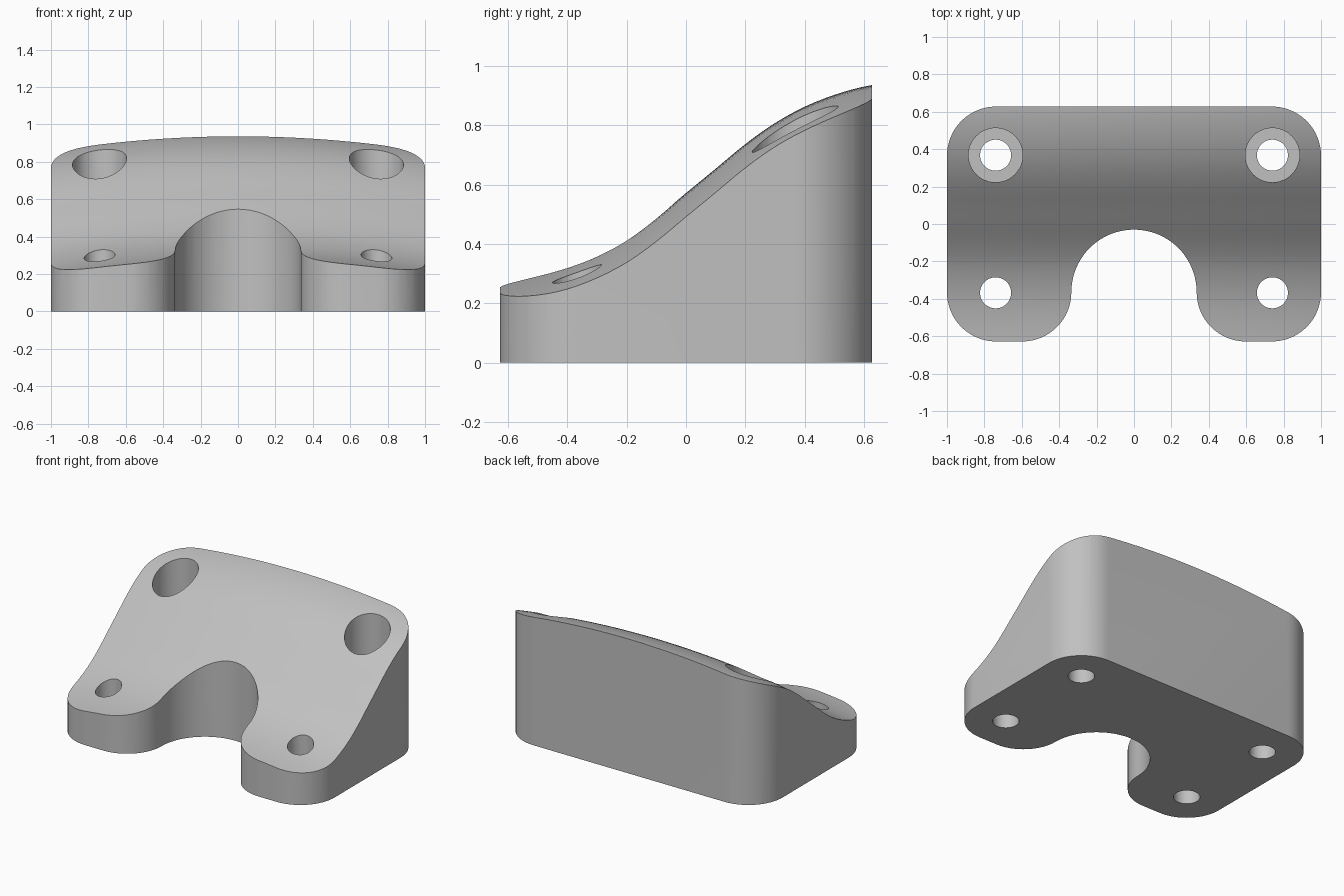
import bpy, bmesh
from math import sin, cos, radians, floor
from mathutils import Matrix

cube = bpy.data.objects.get("Cube")
if cube:
    bpy.data.objects.remove(cube, do_unlink=True)

HALF_W, HALF_D, R = 1.0, 0.628, 0.263      # footprint and corner radius
SLOT_R = 0.335                             # front cut-out
HOLE_X, HOLE_Y = 0.74, 0.368
SEAT_Z = 0.27                              # floor of the rear counterbores
CROWN = 0.08                               # sideways fall of the top
# Centre-line heights of the sloping top, every 0.1 from y = -0.7
RISE = [.272, .284, .302, .328, .366, .418, .489, .572,
        .654, .737, .808, .863, .903, .931, .947]


def to_object(name, bm):
    bmesh.ops.recalc_face_normals(bm, faces=bm.faces)
    mesh = bpy.data.meshes.new(name)
    bm.to_mesh(mesh)
    bm.free()
    obj = bpy.data.objects.new(name, mesh)
    bpy.context.collection.objects.link(obj)
    return obj


def arc(cx, cy, r, a, b, n=16):
    angles = [radians(a + (b - a) * i / n) for i in range(n + 1)]
    return [(cx + r * cos(t), cy + r * sin(t)) for t in angles]


def height(x, y):
    """Smooth curve through RISE, crowned across the width."""
    t = (y + 0.7) / 0.1
    i = max(0, min(len(RISE) - 2, floor(t)))
    f = t - i
    p1, p2 = RISE[i], RISE[i + 1]
    p0 = RISE[i - 1] if i else 2 * p1 - p2
    p3 = RISE[i + 2] if i + 2 < len(RISE) else 2 * p2 - p1
    z = p1 + 0.5 * f * (p2 - p0 + f * (2*p0 - 5*p1 + 4*p2 - p3 + f * (3*(p1 - p2) + p3 - p0)))
    return z - CROWN * x * x


def boolean(obj, cutter, operation):
    mod = obj.modifiers.new("cut", 'BOOLEAN')
    mod.operation, mod.solver, mod.object = operation, 'EXACT', cutter
    bpy.context.view_layer.objects.active = obj
    bpy.ops.object.modifier_apply(modifier=mod.name)
    bpy.data.objects.remove(cutter, do_unlink=True)


def cylinder(name, x, y, r, z0, z1):
    bm = bmesh.new()
    bmesh.ops.create_cone(bm, cap_ends=True, segments=48, radius1=r, radius2=r, depth=z1 - z0,
                          matrix=Matrix.Translation((x, y, (z0 + z1) / 2)))
    return to_object(name, bm)


# Footprint with rounded corners and front slot, raised to a tall block
cx, cy, ix = HALF_W - R, HALF_D - R, SLOT_R + R
outline = (arc(cx, -cy, R, -90, 0) + arc(cx, cy, R, 0, 90)
           + arc(-cx, cy, R, 90, 180) + arc(-cx, -cy, R, 180, 270)
           + arc(-ix, -cy, R, 270, 360) + arc(0, -cy, SLOT_R, 180, 0, 40)[1:-1]
           + arc(ix, -cy, R, 180, 270))
bm = bmesh.new()
base = bm.faces.new([bm.verts.new((x, y, 0)) for x, y in outline])
up = bmesh.ops.extrude_face_region(bm, geom=[base], use_keep_orig=True)
bmesh.ops.translate(bm, vec=(0, 0, 1.2),
                    verts=[g for g in up["geom"] if isinstance(g, bmesh.types.BMVert)])
block = to_object("mounting_block", bm)

# Solid under the curved slope, which trims the block
bm = bmesh.new()
bmesh.ops.create_grid(bm, x_segments=28, y_segments=42, size=0.5,
                      matrix=Matrix.Diagonal((2.2, 1.4, 1, 1)))
for v in bm.verts:
    v.co.z = height(v.co.x, v.co.y)
down = bmesh.ops.extrude_face_region(bm, geom=bm.faces[:], use_keep_orig=True)
for g in down["geom"]:
    if isinstance(g, bmesh.types.BMVert):
        g.co.z = -0.3
boolean(block, to_object("slope_form", bm), 'INTERSECT')

# Four through holes, the rear pair counterbored
for side in (-1, 1):
    for y in (-HOLE_Y, HOLE_Y):
        boolean(block, cylinder("hole", side * HOLE_X, y, 0.083, -0.1, 1.3), 'DIFFERENCE')
    boolean(block, cylinder("counterbore", side * HOLE_X, HOLE_Y, 0.145, SEAT_Z, 1.3), 'DIFFERENCE')

# Single grey finish
grey = bpy.data.materials.new("light_grey")
grey.use_nodes = True
colour = (0.53, 0.53, 0.53, 1)
grey.diffuse_color = colour
grey.node_tree.nodes["Principled BSDF"].inputs["Base Color"].default_value = colour
block.data.materials.clear()
block.data.materials.append(grey)

bpy.ops.object.select_all(action='DESELECT')
block.select_set(True)
bpy.context.view_layer.objects.active = block
bpy.ops.object.shade_smooth_by_angle(angle=radians(30))
